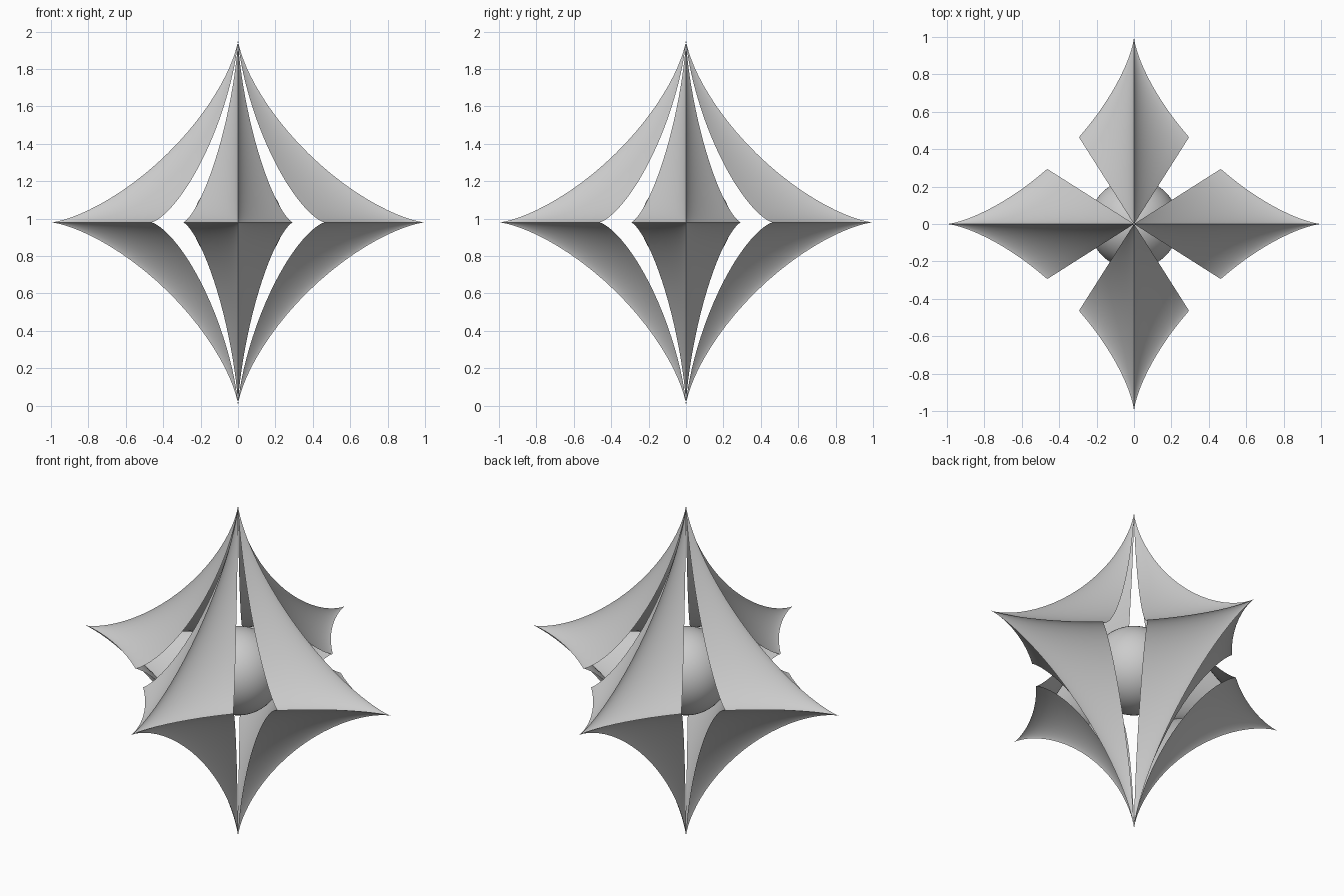
import bpy, bmesh, math

if "Cube" in bpy.data.objects:
    bpy.data.objects.remove(bpy.data.objects["Cube"])

CENTRE_Z = 0.98      # height of the equator
HALF_H = 0.98        # half height of the star
REACH = 1.0          # tip distance from the axis
N = 2.82             # power that pinches an ellipsoid into a concave star
U_MAX = math.radians(40.4)   # half width of a petal
NU, NV = 24, 56


def power(a):
    return math.copysign(abs(a) ** N, a) if abs(a) > 1e-9 else 0.0


def smooth(ob, angle=30):
    bpy.ops.object.select_all(action='DESELECT')
    ob.select_set(True)
    bpy.context.view_layer.objects.active = ob
    bpy.ops.object.shade_smooth_by_angle(angle=math.radians(angle))


def petal(name, turn):
    """Open concave shell: a slice of a pinched ellipsoid, creased on its ridge and equator."""
    bm = bmesh.new()
    rows = []
    for j in range(NV + 1):
        v = math.pi * (j / NV - 0.5)
        r = REACH * power(math.cos(v))
        z = CENTRE_Z + HALF_H * power(math.sin(v))
        row = []
        for i in range(NU + 1):
            u = U_MAX * (2 * i / NU - 1)
            x, y = r * power(math.cos(u)), r * power(math.sin(u))
            c, s = math.cos(turn), math.sin(turn)
            row.append(bm.verts.new((x * c - y * s, x * s + y * c, z)))
        rows.append(row)
    for a, b in zip(rows, rows[1:]):
        for i in range(NU):
            bm.faces.new((a[i], a[i + 1], b[i + 1], b[i]))
    bmesh.ops.remove_doubles(bm, verts=bm.verts, dist=1e-6)
    me = bpy.data.meshes.new(name)
    bm.to_mesh(me)
    bm.free()
    ob = bpy.data.objects.new(name, me)
    bpy.context.collection.objects.link(ob)
    smooth(ob)


# Four petals around the vertical axis
for k, side in enumerate(("right", "back", "left", "front")):
    petal(side + "_petal", k * math.pi / 2)

# Ball floating in the middle
bpy.ops.mesh.primitive_uv_sphere_add(segments=64, ring_count=32, radius=0.24,
                                     location=(0, 0, CENTRE_Z))
ball = bpy.context.object
ball.name = "core_ball"
smooth(ball)
